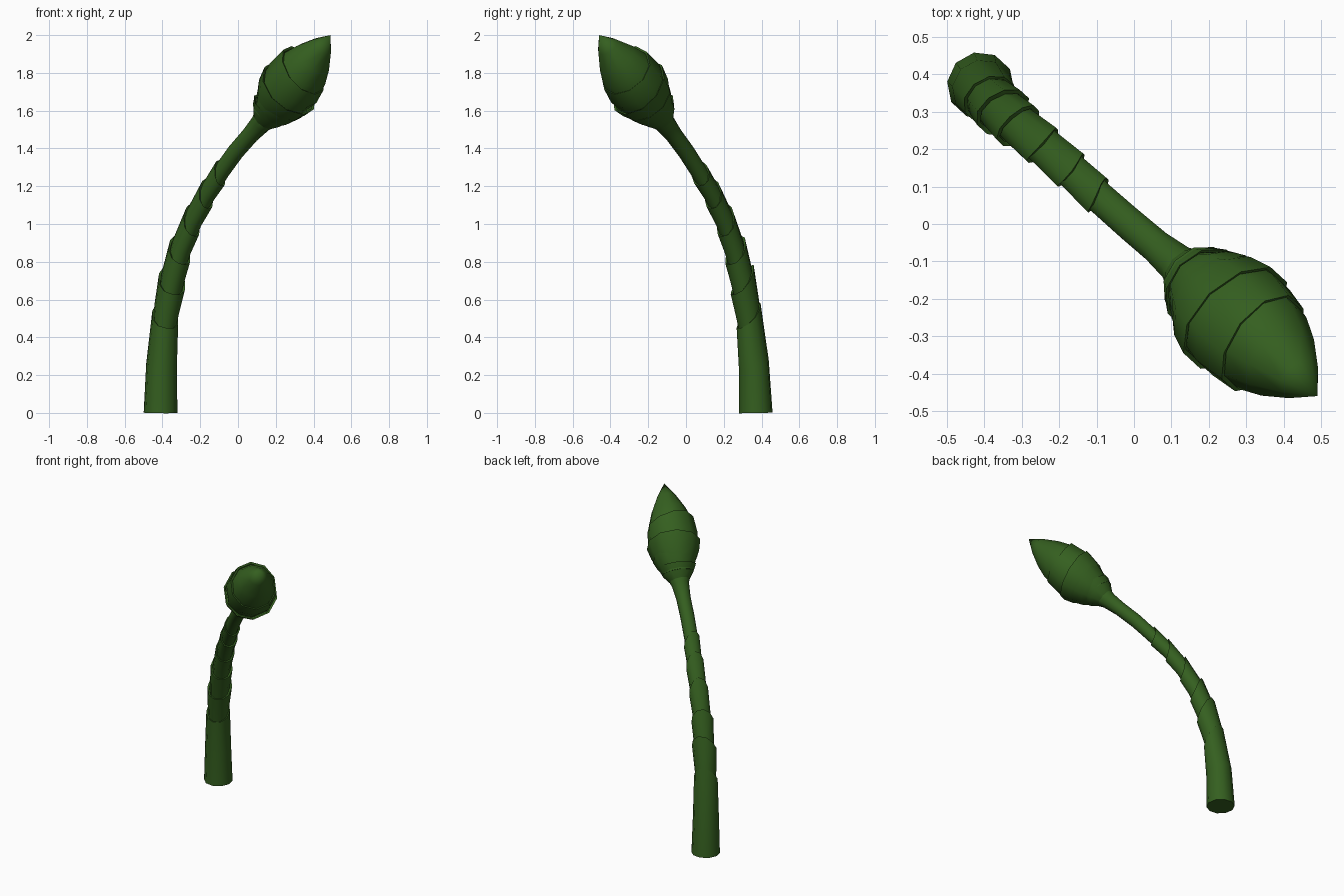
import bpy, bmesh, math
from mathutils import Vector

if "Cube" in bpy.data.objects:
    bpy.data.objects.remove(bpy.data.objects["Cube"])

SIDES = 10
green = bpy.data.materials.new("shoot_green")
green.diffuse_color = (0.035, 0.115, 0.014, 1)
green.use_nodes = True
green.node_tree.nodes["Principled BSDF"].inputs["Base Color"].default_value = green.diffuse_color

# Centre line of the leaning shoot, from the ground to the bud tip
PATH = [Vector(p) for p in [
    (-.41, .37, -.1), (-.41, .37, 0), (-.405, .36, .25), (-.393, .34, .46), (-.36, .31, .65),
    (-.318, .27, .83), (-.25, .215, 1.0), (-.17, .145, 1.15), (-.08, .06, 1.29),
    (.0, -.01, 1.4), (.155, -.14, 1.57), (.49, -.46, 2.0), (.568, -.534, 2.1)]]


def centre(z):
    for a, b in zip(PATH, PATH[1:]):
        if z <= b.z:
            return a.lerp(b, (z - a.z) / (b.z - a.z))
    return PATH[-1]


def surface_point(z, r, ang):
    """Point at an angle around the centre line; angle 0 is the outer side of the bend."""
    t = (centre(z + .06) - centre(z - .06)).normalized()
    v = Vector((-.678, -.735, 0))
    v = (v - t * v.dot(t)).normalized()
    u = v.cross(t)
    return centre(z) + u * (r * math.cos(ang)) + v * (r * math.sin(ang))


def sleeve(name, rings, phase=0.0):
    """Loft rings of (height, radius, rise); rise lifts the ring towards the phase angle."""
    bm = bmesh.new()
    loops = []
    for z, r, rise in rings:
        loop = []
        for i in range(SIDES):
            a = 2 * math.pi * i / SIDES
            lift = rise * ((1 + math.cos(a - phase)) / 2) ** 1.4
            loop.append(bm.verts.new(surface_point(z + lift, r, a)))
        loops.append(loop)
    for lo, hi in zip(loops, loops[1:]):
        for i in range(SIDES):
            j = (i + 1) % SIDES
            bm.faces.new((lo[i], lo[j], hi[j], hi[i]))
    bm.faces.new(loops[0][::-1])
    bm.faces.new(loops[-1])
    bmesh.ops.remove_doubles(bm, verts=bm.verts, dist=1e-5)
    bmesh.ops.recalc_face_normals(bm, faces=bm.faces)
    me = bpy.data.meshes.new(name)
    bm.to_mesh(me)
    bm.free()
    ob = bpy.data.objects.new(name, me)
    bpy.context.collection.objects.link(ob)
    me.materials.append(green)
    bpy.ops.object.select_all(action='DESELECT')
    ob.select_set(True)
    bpy.context.view_layer.objects.active = ob
    bpy.ops.object.shade_smooth_by_angle(angle=math.radians(42))


def cup(name, z0, r0, z1, r1, rise, phase, bulge=0.0):
    """Overlapping sheath with a slanted open lip."""
    sleeve(name, [(z0, r0, 0),
                  ((z0 + z1) / 2, (r0 + r1) / 2 + bulge, rise * .4),
                  (z1, r1, rise),
                  (z1 - .004, r1 - .012, rise),
                  (z1 - .03, r1 - .02, rise * .8)], phase)


# Stalk sheaths: base height, base radius, lip height, lip radius, rise, lip direction
SHEATHS = [
    (0, .090, .46, .074, .11, -.5),
    (.42, .060, .645, .077, .12, -.5),
    (.60, .058, .81, .070, .10, -.2),
    (.76, .052, .965, .062, .11, 0),
    (.92, .048, 1.115, .058, .09, .1),
    (1.07, .044, 1.235, .053, .07, .4)]
for n, s in enumerate(SHEATHS):
    cup(f"stalk_sheath_{n + 1}", *s)

# Bare stem running up into the bud
sleeve("stem", [(z, r, 0) for z, r in [
    (.3, .05), (.6, .05), (.85, .048), (1.0, .046), (1.15, .044), (1.28, .044),
    (1.38, .045), (1.47, .046), (1.53, .055), (1.58, .08), (1.63, .08)]])

# Bud scales, tilted in alternating directions
SCALES = [
    (1.54, .055, 1.605, .122, .03, math.pi, .008),
    (1.58, .085, 1.65, .147, .04, .6, .008),
    (1.62, .115, 1.705, .172, .035, -.3, .010),
    (1.68, .145, 1.795, .150, .04, .5, .014)]
for n, s in enumerate(SCALES):
    cup(f"bud_scale_{n + 1}", *s)

# Pointed bud tip
sleeve("bud_tip", [(z, r, 0) for z, r in [
    (1.70, .14), (1.76, .15), (1.82, .138), (1.877, .108), (1.94, .060), (2.0, 0)]])
